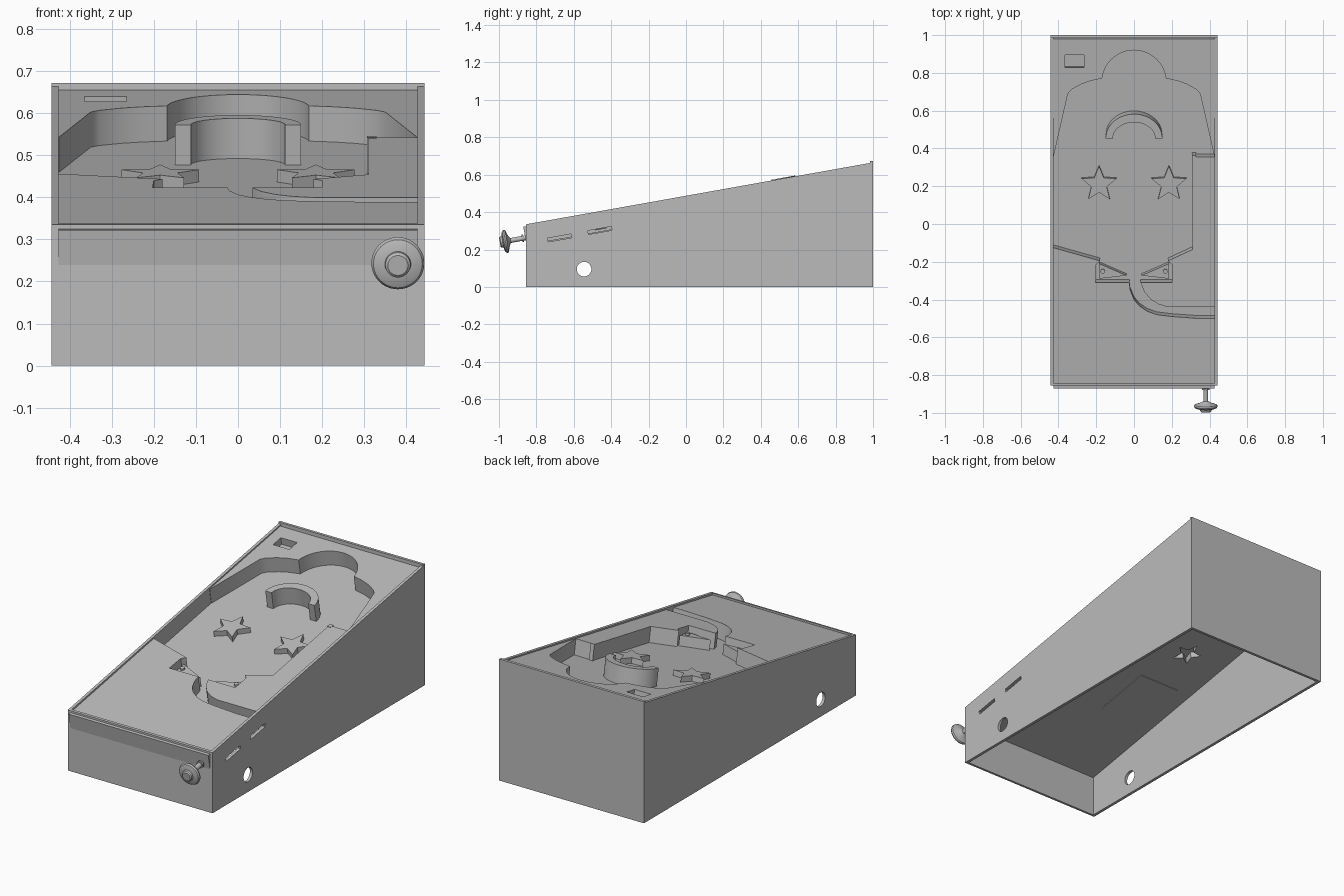
import bpy, bmesh, math
from mathutils import Matrix, Vector

if "Cube" in bpy.data.objects:
    bpy.data.objects.remove(bpy.data.objects["Cube"])

TILT = math.radians(10.2)
THICK, DEPTH = 0.1, 0.085          # playfield slab and its pocket
FRONT = -0.87
FIELD = Matrix.Translation((0, FRONT, 0.322)) @ Matrix.Rotation(TILT, 4, "X")

grey = bpy.data.materials.new("plain_grey")
grey.use_nodes = True
grey.diffuse_color = (0.5, 0.5, 0.5, 1)
grey.node_tree.nodes["Principled BSDF"].inputs["Base Color"].default_value = (0.5, 0.5, 0.5, 1)


def finish(name, bm):
    bmesh.ops.recalc_face_normals(bm, faces=bm.faces[:])
    mesh = bpy.data.meshes.new(name)
    bm.to_mesh(mesh)
    bm.free()
    mesh.materials.append(grey)
    obj = bpy.data.objects.new(name, mesh)
    bpy.context.collection.objects.link(obj)
    return obj


def extrude(name, points, low, high, matrix):
    """Prism from a flat outline, between two heights, placed by a matrix."""
    bm = bmesh.new()
    face = bm.faces.new([bm.verts.new((x, y, low)) for x, y in points])
    result = bmesh.ops.extrude_face_region(bm, geom=[face])
    verts = [v for v in result["geom"] if isinstance(v, bmesh.types.BMVert)]
    bmesh.ops.translate(bm, verts=verts, vec=(0, 0, high - low))
    bm.transform(matrix)
    return finish(name, bm)


def on_field(name, points, low, high):
    """Prism standing on the tilted field; outline given in plan."""
    flat = [(x, (y - FRONT) / math.cos(TILT)) for x, y in points]
    return extrude(name, flat, low, high, FIELD)


def rect(x, y, w, d):
    return [(x + sx * w / 2, y + sy * d / 2)
            for sx, sy in ((-1, -1), (1, -1), (1, 1), (-1, 1))]


def arc(x, y, r, start, end, steps):
    angles = [math.radians(start + (end - start) * i / steps) for i in range(steps + 1)]
    return [(x + r * math.cos(a), y + r * math.sin(a)) for a in angles]


def cut(target, cutter, keep=False):
    mod = target.modifiers.new("cut", "BOOLEAN")
    mod.operation, mod.solver, mod.object = "DIFFERENCE", "EXACT", cutter
    cutter.hide_render = True
    bpy.context.view_layer.objects.active = target
    bpy.ops.object.modifier_apply(modifier=mod.name)
    if not keep:
        bpy.data.objects.remove(cutter)


def smooth(obj):
    bpy.ops.object.select_all(action="DESELECT")
    obj.select_set(True)
    bpy.context.view_layer.objects.active = obj
    bpy.ops.object.shade_smooth_by_angle(angle=math.radians(30))


# Cabinet: open-bottomed wedge extruded sideways from its side profile
SIDE = Matrix(((0, 0, 1, 0), (1, 0, 0, 0), (0, 1, 0, 0), (0, 0, 0, 1)))
profile = [(-0.855, 0), (1, 0), (1, 0.672), (0.985, 0.672), (0.985, 0.663), (-0.855, 0.335)]
cabinet = extrude("cabinet", profile, -0.443, 0.443, SIDE)
cut(cabinet, extrude("inside_cutter", rect(0, 0.0715, 0.854, 1.827), -1, 1, Matrix()))
cut(cabinet, extrude("hole_cutter", arc(-0.545, 0.095, 0.039, 0, 350, 35), -1, 1, SIDE))
for y, z in ((-0.675, 0.262), (-0.46, 0.302)):
    place = SIDE @ Matrix.Translation((y, z, 0)) @ Matrix.Rotation(TILT, 4, "Z")
    cut(cabinet, extrude("slot_cutter", rect(0, 0, 0.128, 0.02), 0.4, 0.5, place))

# Playfield slab with its deep pocket, drain channel and corner window
field = on_field("playfield", rect(0, 0.055, 0.854, 1.85), -THICK, 0)
pocket = [(-0.5, -0.105), (-0.18, -0.195), (-0.2, -0.215), (-0.203, -0.31), (-0.025, -0.31)]
pocket += [(-0.02, -0.35), (0, -0.4), (0.03, -0.435), (0.07, -0.462), (0.12, -0.48),
           (0.2, -0.49), (0.34, -0.5), (0.5, -0.5), (0.5, -0.44), (0.18, -0.44)]
pocket += [(0.13, -0.425), (0.09, -0.4), (0.055, -0.36), (0.035, -0.31)]
pocket += [(0.2, -0.31), (0.2, -0.215), (0.18, -0.195), (0.31, -0.135), (0.31, 0.355)]
shoulder = [(0.425, 0.36), (0.35, 0.69), (0.33, 0.712), (0.28, 0.74), (0.23, 0.758)]
pocket += [(0.425, 0.355)] + shoulder + arc(0, 0.75, 0.17, 7, 173, 32)
pocket += [(-x, y) for x, y in reversed(shoulder)] + [(-0.5, 0.36)]
cut(field, on_field("pocket_cutter", pocket, -DEPTH, 0.1))
cut(field, on_field("window_cutter", rect(-0.315, 0.862, 0.1, 0.068), -0.04, 0.1))

# Hollow star bumpers, flippers and underside hatches, one of each per side
for side, sign in (("left", 1), ("right", -1)):
    def star(scale):
        points = []
        for i in range(10):
            r = scale * (0.097 if i % 2 == 0 else 0.043)
            a = math.radians(90 + 36 * i)
            points.append((sign * 0.185 + r * math.cos(a), 0.2 + r * math.sin(a)))
        return points
    bumper = on_field(side + "_star_bumper", star(1), -DEPTH, 0.03 - DEPTH)
    hollow = on_field("star_cutter", star(0.8), -0.2, 0.02 - DEPTH)
    cut(field, hollow, keep=True)
    cut(bumper, hollow)
    blade = [(sign * x, y) for x, y in ((0.185, -0.215), (0.04, -0.278), (0.185, -0.295))]
    on_field(side + "_flipper", blade, -DEPTH, -0.03)
    on_field(side + "_flipper_pin", arc(sign * 0.165, -0.255, 0.012, 0, 337.5, 15), -DEPTH, -0.02)
    on_field(side + "_hatch", rect(sign * 0.21, -0.22, 0.25, 0.32), -THICK - 0.004, -THICK)

# Crescent bumper and the lane gate post
crescent = arc(0, 0.45, 0.15, 0, 180, 32)
crescent = [(x, 0.455 + (y - 0.45) * 0.86) for x, y in crescent]
crescent += [(x, 0.455 + (y - 0.45) * 0.76) for x, y in arc(0, 0.45, 0.112, 180, 0, 32)]
bumper = on_field("crescent_bumper", crescent, -DEPTH, 0.012)
on_field("lane_post", rect(0.318, 0.352, 0.022, 0.022), -DEPTH, 0.002)
for obj in (field, bumper, cabinet):
    smooth(obj)

# Plunger: knob and rod turned around the tilted axis
turned = [(0, 0), (0, 0.024), (0.005, 0.03), (0.015, 0.031), (0.017, 0.045), (0.022, 0.058),
          (0.03, 0.063), (0.038, 0.06), (0.043, 0.045), (0.05, 0.025), (0.058, 0.013),
          (0.12, 0.013), (0.12, 0.02), (0.128, 0.02), (0.128, 0.013), (0.24, 0.013), (0.24, 0)]
bm = bmesh.new()
verts = [bm.verts.new((0, t, r)) for t, r in turned]
edges = [bm.edges.new(pair) for pair in zip(verts, verts[1:])]
bmesh.ops.spin(bm, geom=verts + edges, cent=(0, 0, 0), axis=Vector((0, 1, 0)),
               angle=math.tau, steps=40, use_merge=True)
bmesh.ops.remove_doubles(bm, verts=bm.verts[:], dist=0.0001)
bm.transform(Matrix.Translation((0.38, -0.995, 0.238)) @ Matrix.Rotation(TILT, 4, "X"))
smooth(finish("plunger", bm))
